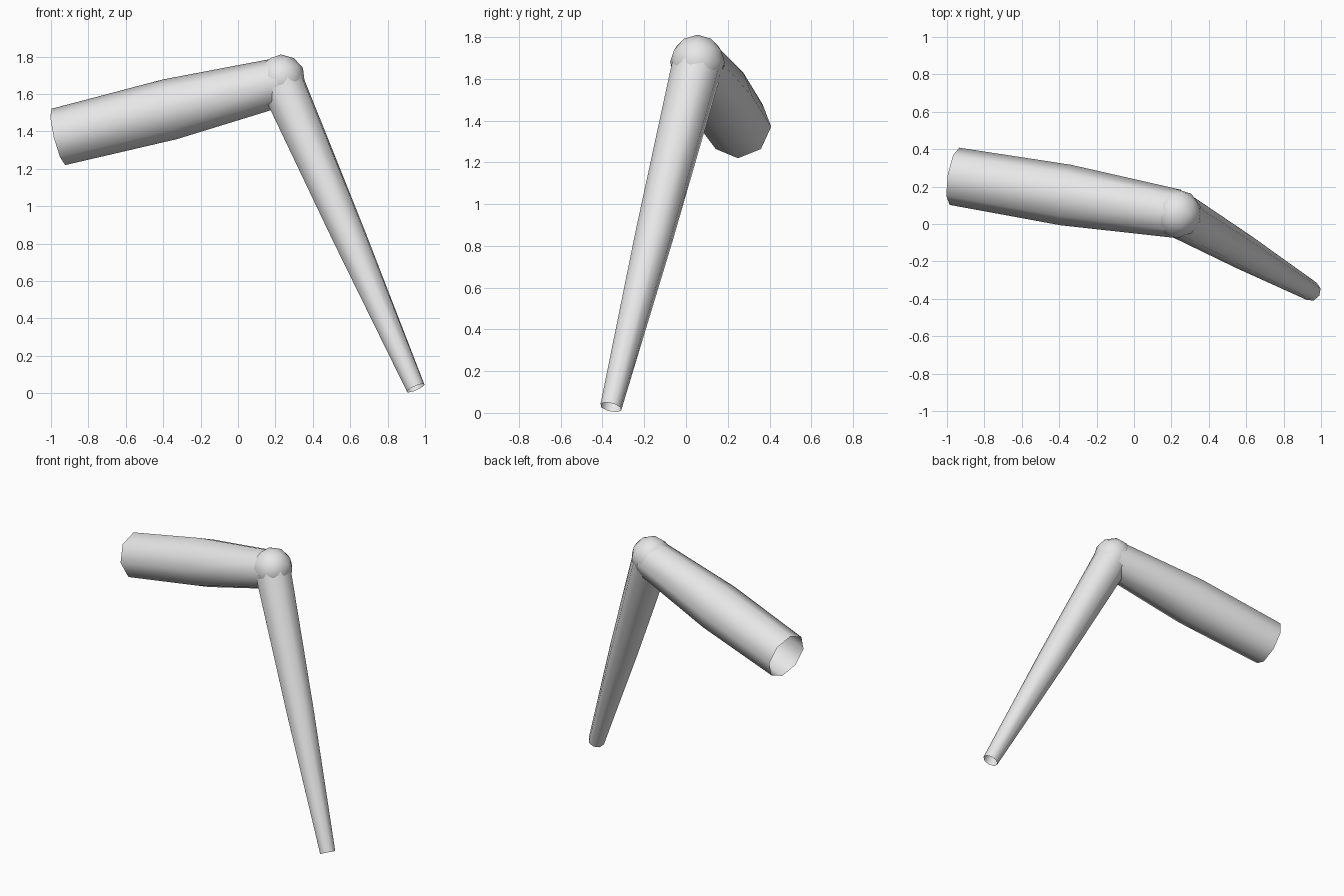
import bpy
import bmesh
from math import cos, sin, tau
from mathutils import Vector

old = bpy.data.objects.get("Cube")
if old:
    bpy.data.objects.remove(old, do_unlink=True)

SIDES = 8
KNEE = Vector((0.23, 0.055, 1.68))
HIP = Vector((-0.96, 0.255, 1.37))
ANKLE = Vector((0.95, -0.36, 0.027))

# Single pale grey material
grey = bpy.data.materials.new("pale_grey")
grey.use_nodes = True
colour = (0.8, 0.8, 0.8, 1)
grey.diffuse_color = colour
grey.node_tree.nodes["Principled BSDF"].inputs["Base Color"].default_value = colour


def finish(name, bm):
    bmesh.ops.recalc_face_normals(bm, faces=bm.faces)
    for face in bm.faces:
        face.smooth = True
    mesh = bpy.data.meshes.new(name)
    bm.to_mesh(mesh)
    bm.free()
    mesh.materials.append(grey)
    obj = bpy.data.objects.new(name, mesh)
    bpy.context.collection.objects.link(obj)
    return obj


def limb(name, start, end, radii):
    """Open tube with evenly spaced rings of the given radii."""
    bm = bmesh.new()
    axis = (end - start).normalized()
    side = axis.cross(Vector((0, 0, 1))).normalized()
    up = side.cross(axis)
    rings = []
    for i, radius in enumerate(radii):
        centre = start.lerp(end, i / (len(radii) - 1))
        rings.append([
            bm.verts.new(centre + radius * (side * cos(tau * k / SIDES)
                                            + up * sin(tau * k / SIDES)))
            for k in range(SIDES)])
    for a, b in zip(rings, rings[1:]):
        for k in range(SIDES):
            n = (k + 1) % SIDES
            bm.faces.new((a[k], a[n], b[n], b[k]))
    return finish(name, bm)


# Upper and lower limb segments, open at their ends
limb("thigh", HIP, KNEE - Vector((0, 0, 0.015)), (0.155, 0.164, 0.13))
limb("shin", KNEE - Vector((0, 0, 0.01)), ANKLE, (0.124, 0.094, 0.053))

# Ball joint
ball = bmesh.new()
bmesh.ops.create_icosphere(ball, subdivisions=2, radius=0.131)
bmesh.ops.translate(ball, verts=ball.verts, vec=KNEE)
finish("knee_ball", ball)
